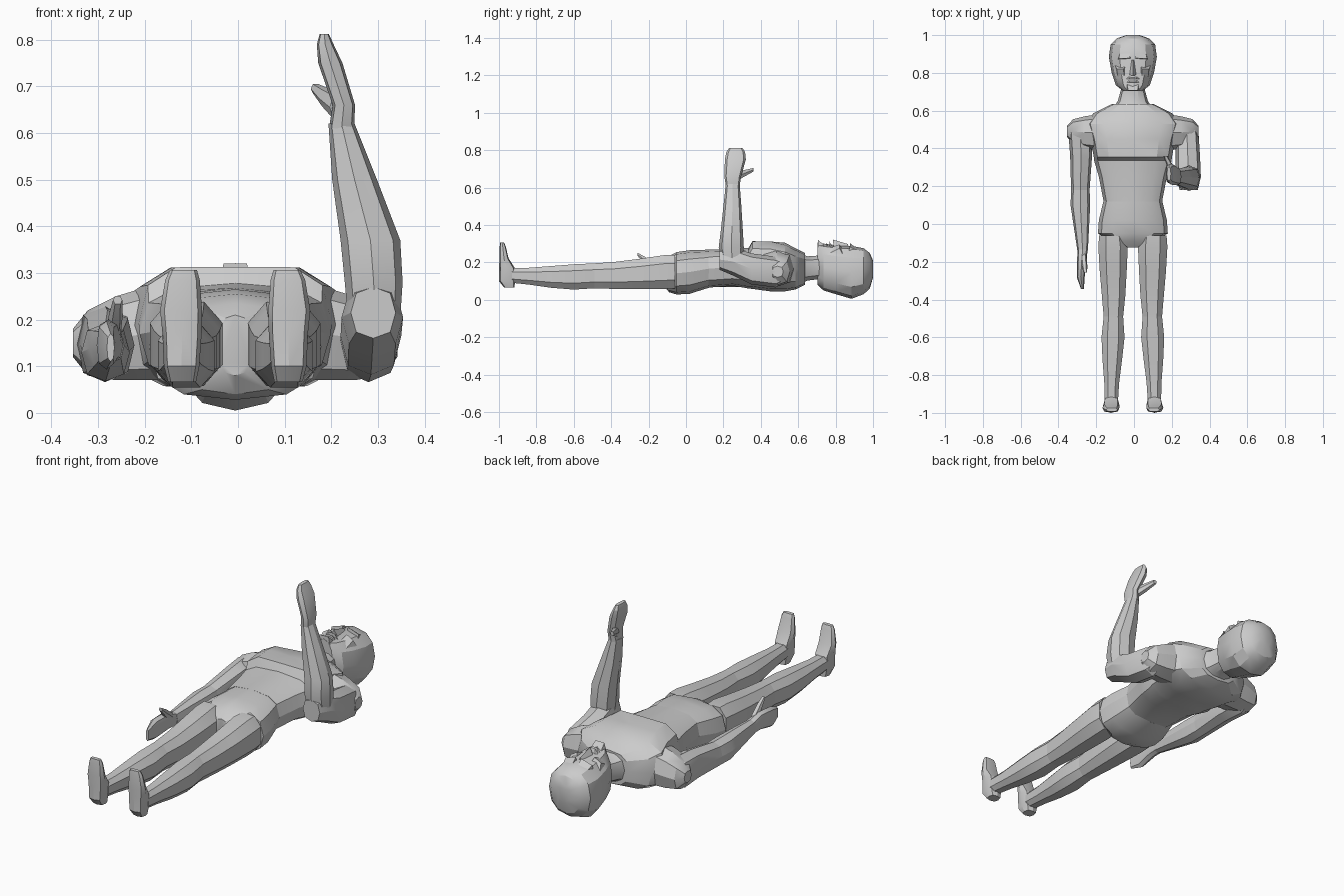
import bpy, bmesh, math

MID = -0.006  # body centre line

grey = bpy.data.materials.new("plain grey")
grey.diffuse_color = (0.6, 0.6, 0.6, 1)


def finish(name, bm):
    bmesh.ops.recalc_face_normals(bm, faces=bm.faces)
    me = bpy.data.meshes.new(name)
    bm.to_mesh(me)
    bm.free()
    me.materials.append(grey)
    ob = bpy.data.objects.new(name, me)
    bpy.context.collection.objects.link(ob)
    bpy.ops.object.select_all(action='DESELECT')
    ob.select_set(True)
    bpy.context.view_layer.objects.active = ob
    bpy.ops.object.shade_smooth_by_angle(angle=math.radians(28))
    return ob


def loft(name, rings, axis='Y', n=8, p=0.8, turn=0.0, side=1):
    """Rings are (position, centre a, radius a, centre b, radius b[, front groove])."""
    bm = bmesh.new()
    loops = []
    for ring in rings:
        t, ca, ra, cb, rb = ring[:5]
        groove = ring[5] if len(ring) > 5 else 0
        loop = []
        for i in range(n):
            a = math.tau * i / n + turn
            c, s = math.cos(a), math.sin(a)
            u = ca + ra * math.copysign(abs(c) ** p, c)
            v = cb + rb * math.copysign(abs(s) ** p, s)
            if abs(c) < 0.01 and s > 0:
                v -= groove
            co = {'X': (t, u, v), 'Y': (u, t, v), 'Z': (u, v, t)}[axis]
            loop.append(bm.verts.new((MID + side * (co[0] - MID), co[1], co[2])))
        loops.append(loop)
    for lo, hi in zip(loops, loops[1:]):
        for i in range(n):
            j = (i + 1) % n
            bm.faces.new((lo[i], lo[j], hi[j], hi[i]))
    bm.faces.new(loops[0])
    bm.faces.new(loops[-1])
    return finish(name, bm)


def span(y, w, lo, hi, groove=0):
    """Ring across the body centre, from its half width and lowest and highest z."""
    return (y, MID, w, (lo + hi) / 2, (hi - lo) / 2, groove)


def wedge(name, points, side=1):
    """Small convex solid around a few points."""
    bm = bmesh.new()
    for x, y, z in points:
        bm.verts.new((MID + side * x, y, z))
    bmesh.ops.convex_hull(bm, input=bm.verts)
    return finish(name, bm)


# Trunk: pelvis, belly and chest with a step under the chest and a breastbone groove
loft("pelvis", [span(-0.125, 0.035, 0.08, 0.21), span(-0.09, 0.12, 0.04, 0.235),
                span(-0.05, 0.185, 0.028, 0.255), span(0.02, 0.18, 0.032, 0.265),
                span(0.125, 0.155, 0.065, 0.268)], n=12, p=0.75)
loft("torso", [span(0.12, 0.155, 0.065, 0.268), span(0.25, 0.18, 0.075, 0.272),
               span(0.335, 0.205, 0.06, 0.278), span(0.355, 0.207, 0.058, 0.325, 0.012),
               span(0.45, 0.225, 0.045, 0.325, 0.016), span(0.53, 0.25, 0.045, 0.305),
               span(0.585, 0.21, 0.055, 0.275), span(0.635, 0.11, 0.08, 0.25)],
     n=12, p=0.7)

# Neck and head
loft("neck", [span(0.60, 0.115, 0.08, 0.255), span(0.65, 0.08, 0.10, 0.235),
              span(0.73, 0.058, 0.11, 0.24)], n=10)
loft("head", [span(0.703, 0.05, 0.08, 0.305), span(0.735, 0.09, 0.05, 0.30),
              span(0.80, 0.112, 0.03, 0.292), span(0.885, 0.127, 0.005, 0.288),
              span(0.95, 0.118, 0.03, 0.275), span(0.983, 0.085, 0.06, 0.25),
              span(1.0, 0.035, 0.12, 0.21)], n=12, p=0.85)

# Face
wedge("nose", [(-0.022, 0.79, 0.28), (0.022, 0.79, 0.28), (0, 0.785, 0.322),
               (-0.01, 0.87, 0.28), (0.01, 0.87, 0.28), (0, 0.865, 0.298)])
wedge("chin", [(-0.035, 0.704, 0.28), (0.035, 0.704, 0.28), (-0.025, 0.706, 0.32),
               (0.025, 0.706, 0.32), (-0.03, 0.74, 0.29), (0.03, 0.74, 0.29)])
for name, y, z in (("lower_lip", 0.75, 0.309), ("upper_lip", 0.768, 0.312)):
    wedge(name, [(-0.04, y, 0.28), (0.04, y, 0.28), (-0.015, y, z), (0.015, y, z),
                 (-0.025, y + 0.012, 0.285), (0.025, y + 0.012, 0.285)])
for s, tag in ((1, "right"), (-1, "left")):
    wedge(tag + "_brow", [(0.012, 0.875, 0.27), (0.08, 0.87, 0.255), (0.015, 0.878, 0.302),
                          (0.075, 0.876, 0.283), (0.015, 0.905, 0.28), (0.07, 0.9, 0.27)], s)
    wedge(tag + "_cheek", [(0.04, 0.835, 0.275), (0.095, 0.84, 0.24), (0.05, 0.82, 0.296),
                           (0.085, 0.82, 0.275), (0.045, 0.775, 0.28), (0.08, 0.77, 0.25)], s)

    # Shoulder caps
    loft(tag + "_shoulder", [(0.15, 0.485, 0.10, 0.175, 0.105), (0.25, 0.485, 0.085, 0.16, 0.09),
                             (0.31, 0.49, 0.065, 0.15, 0.07), (0.342, 0.49, 0.03, 0.15, 0.03)],
         'X', side=s)

    # Legs
    loft(tag + "_thigh", [(-0.06, 0.102, 0.075, 0.15, 0.095), (-0.12, 0.099, 0.083, 0.148, 0.096),
                          (-0.25, 0.098, 0.076, 0.138, 0.086), (-0.38, 0.096, 0.066, 0.13, 0.077),
                          (-0.49, 0.097, 0.055, 0.128, 0.071)], side=s, turn=math.pi / 8)
    loft(tag + "_shin", [(-0.49, 0.097, 0.055, 0.128, 0.071), (-0.60, 0.099, 0.065, 0.122, 0.072),
                         (-0.72, 0.103, 0.055, 0.122, 0.062), (-0.84, 0.106, 0.042, 0.126, 0.048),
                         (-0.93, 0.108, 0.038, 0.13, 0.042)], side=s, turn=math.pi / 8)
    loft(tag + "_foot", [(0.066, 0.108, 0.03, -0.945, 0.028), (0.10, 0.109, 0.038, -0.957, 0.043),
                         (0.17, 0.108, 0.042, -0.957, 0.042), (0.22, 0.11, 0.045, -0.973, 0.025),
                         (0.285, 0.107, 0.037, -0.98, 0.016), (0.306, 0.105, 0.029, -0.983, 0.01)],
         'Z', p=0.65, side=s)

# Left arm, lying along the body
loft("left_upper_arm", [(0.54, -0.285, 0.045, 0.15, 0.05), (0.48, -0.285, 0.062, 0.148, 0.082),
                        (0.36, -0.28, 0.058, 0.145, 0.075), (0.18, -0.284, 0.049, 0.13, 0.062)])
loft("left_forearm", [(0.18, -0.284, 0.049, 0.13, 0.062), (0.10, -0.284, 0.052, 0.13, 0.062),
                      (-0.02, -0.278, 0.04, 0.138, 0.05), (-0.14, -0.272, 0.028, 0.145, 0.037)])
loft("left_hand", [(-0.13, -0.272, 0.027, 0.145, 0.036), (-0.19, -0.276, 0.025, 0.155, 0.046),
                   (-0.28, -0.282, 0.021, 0.145, 0.052), (-0.345, -0.273, 0.008, 0.14, 0.03)])
loft("left_thumb", [(-0.16, -0.268, 0.016, 0.165, 0.025), (-0.22, -0.262, 0.015, 0.21, 0.022),
                    (-0.258, -0.258, 0.01, 0.242, 0.01)], n=6)

# Right arm, bent upwards at the elbow
loft("right_upper_arm", [(0.54, 0.275, 0.045, 0.15, 0.05), (0.48, 0.28, 0.062, 0.148, 0.082),
                         (0.35, 0.285, 0.065, 0.165, 0.083), (0.25, 0.288, 0.066, 0.205, 0.075),
                         (0.18, 0.29, 0.048, 0.215, 0.055)])
loft("right_forearm", [(0.19, 0.292, 0.055, 0.25, 0.05), (0.28, 0.291, 0.062, 0.242, 0.067),
                       (0.37, 0.284, 0.064, 0.245, 0.059), (0.50, 0.25, 0.048, 0.248, 0.048),
                       (0.62, 0.222, 0.028, 0.25, 0.037)], 'Z')
loft("right_hand", [(0.61, 0.222, 0.027, 0.25, 0.037), (0.66, 0.227, 0.024, 0.25, 0.045),
                    (0.75, 0.198, 0.026, 0.264, 0.056), (0.79, 0.187, 0.018, 0.266, 0.05),
                    (0.812, 0.185, 0.01, 0.266, 0.036)], 'Z', p=0.7)
loft("right_thumb", [(0.26, 0.215, 0.018, 0.655, 0.028), (0.31, 0.19, 0.017, 0.675, 0.02),
                     (0.36, 0.167, 0.011, 0.695, 0.011)], n=6)
